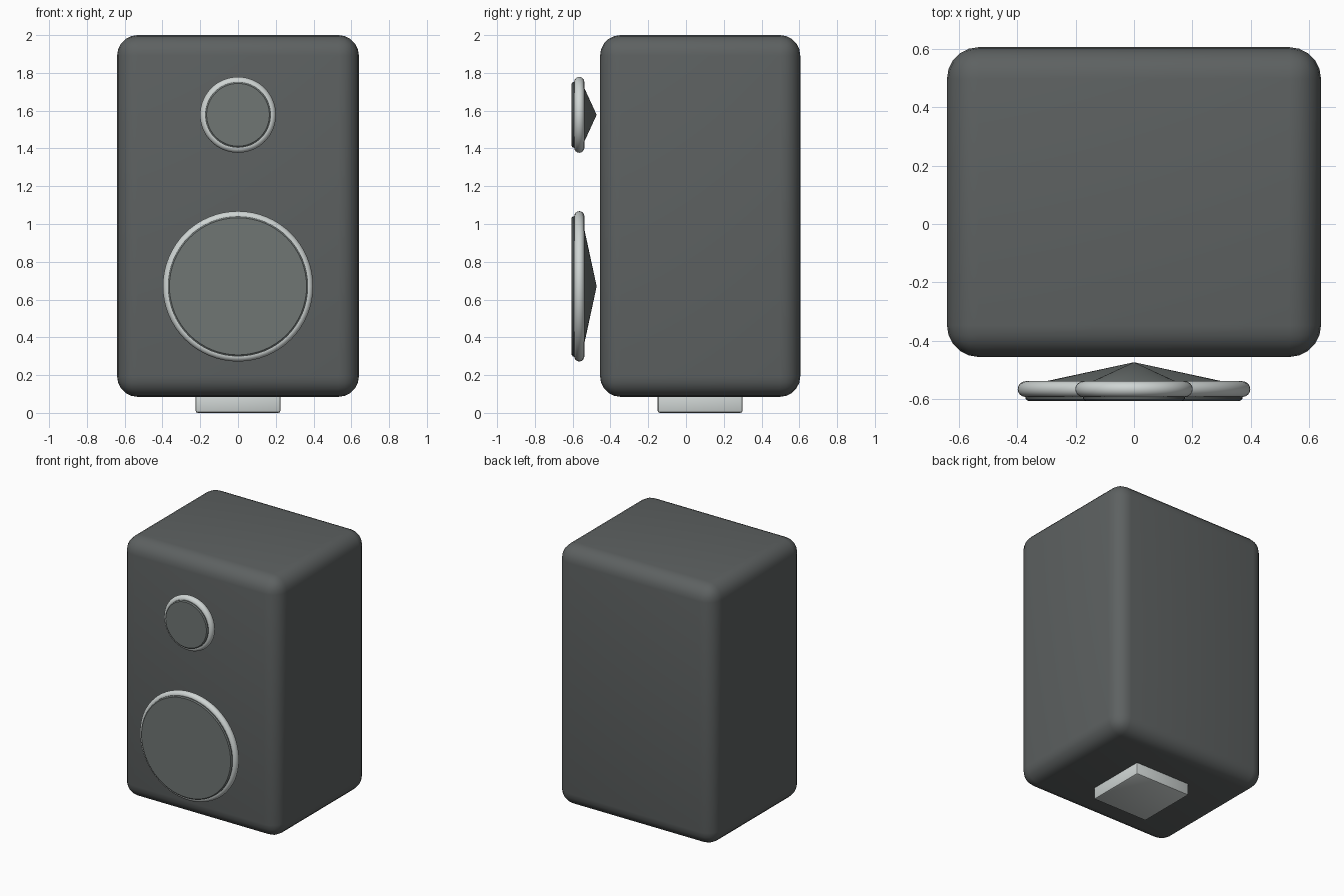
import bpy, bmesh, math

if "Cube" in bpy.data.objects:
    bpy.data.objects.remove(bpy.data.objects["Cube"])


def material(name, rgb):
    m = bpy.data.materials.new(name)
    m.diffuse_color = (*rgb, 1)
    m.use_nodes = True
    m.node_tree.nodes["Principled BSDF"].inputs["Base Color"].default_value = m.diffuse_color
    return m


CABINET = material("dark_cabinet", (0.11, 0.12, 0.12))
CONE = material("driver_grey", (0.16, 0.18, 0.175))
TRIM = material("light_trim", (0.62, 0.66, 0.65))


def finish(ob, mat, angle=40):
    ob.data.materials.append(mat)
    bpy.ops.object.select_all(action='DESELECT')
    ob.select_set(True)
    bpy.context.view_layer.objects.active = ob
    bpy.ops.object.shade_smooth_by_angle(angle=math.radians(angle))


def rounded_box(name, lo, hi, radius, segments, mat):
    centre = [(a + b) / 2 for a, b in zip(lo, hi)]
    bpy.ops.mesh.primitive_cube_add(size=1, location=centre)
    ob = bpy.context.object
    ob.name = name
    ob.scale = [b - a for a, b in zip(lo, hi)]
    bpy.ops.object.transform_apply(location=False, rotation=False, scale=True)
    bev = ob.modifiers.new("round_edges", 'BEVEL')
    bev.width, bev.segments = radius, segments
    bpy.ops.object.modifier_apply(modifier=bev.name)
    finish(ob, mat)


def lathe_y(name, profile, z, mat, steps=64):
    """Spin (radius, y) points about the y axis at height z."""
    bm = bmesh.new()
    verts = [bm.verts.new((r, y, 0)) for r, y in profile]
    edges = [bm.edges.new(pair) for pair in zip(verts, verts[1:])]
    bmesh.ops.spin(bm, geom=verts + edges, cent=(0, 0, 0), axis=(0, 1, 0),
                   angle=math.tau, steps=steps)
    bmesh.ops.remove_doubles(bm, verts=bm.verts, dist=1e-5)
    bmesh.ops.recalc_face_normals(bm, faces=bm.faces)
    me = bpy.data.meshes.new(name)
    bm.to_mesh(me)
    bm.free()
    ob = bpy.data.objects.new(name, me)
    ob.location.z = z
    bpy.context.collection.objects.link(ob)
    finish(ob, mat, 30)


def driver(name, radius, z):
    # Flat-fronted disc with a shallow cone behind it
    lathe_y(name + "_cone",
            [(0, -0.605), (radius - 0.008, -0.605), (radius, -0.599),
             (radius, -0.553), (0, -0.473)], z, CONE)
    # Rim ring around the disc
    bpy.ops.mesh.primitive_torus_add(
        major_radius=radius, minor_radius=0.027, major_segments=64,
        minor_segments=16, location=(0, -0.565, z),
        rotation=(math.pi / 2, 0, 0))
    ring = bpy.context.object
    ring.name = name + "_rim"
    finish(ring, TRIM, 60)


# Cabinet and foot
rounded_box("cabinet", (-0.64, -0.455, 0.085), (0.64, 0.605, 2.0), 0.108, 5, CABINET)
rounded_box("foot", (-0.225, -0.15, 0), (0.225, 0.30, 0.1), 0.012, 2, TRIM)

# Drivers floating in front of the cabinet
driver("woofer", 0.371, 0.67)
driver("tweeter", 0.174, 1.578)
